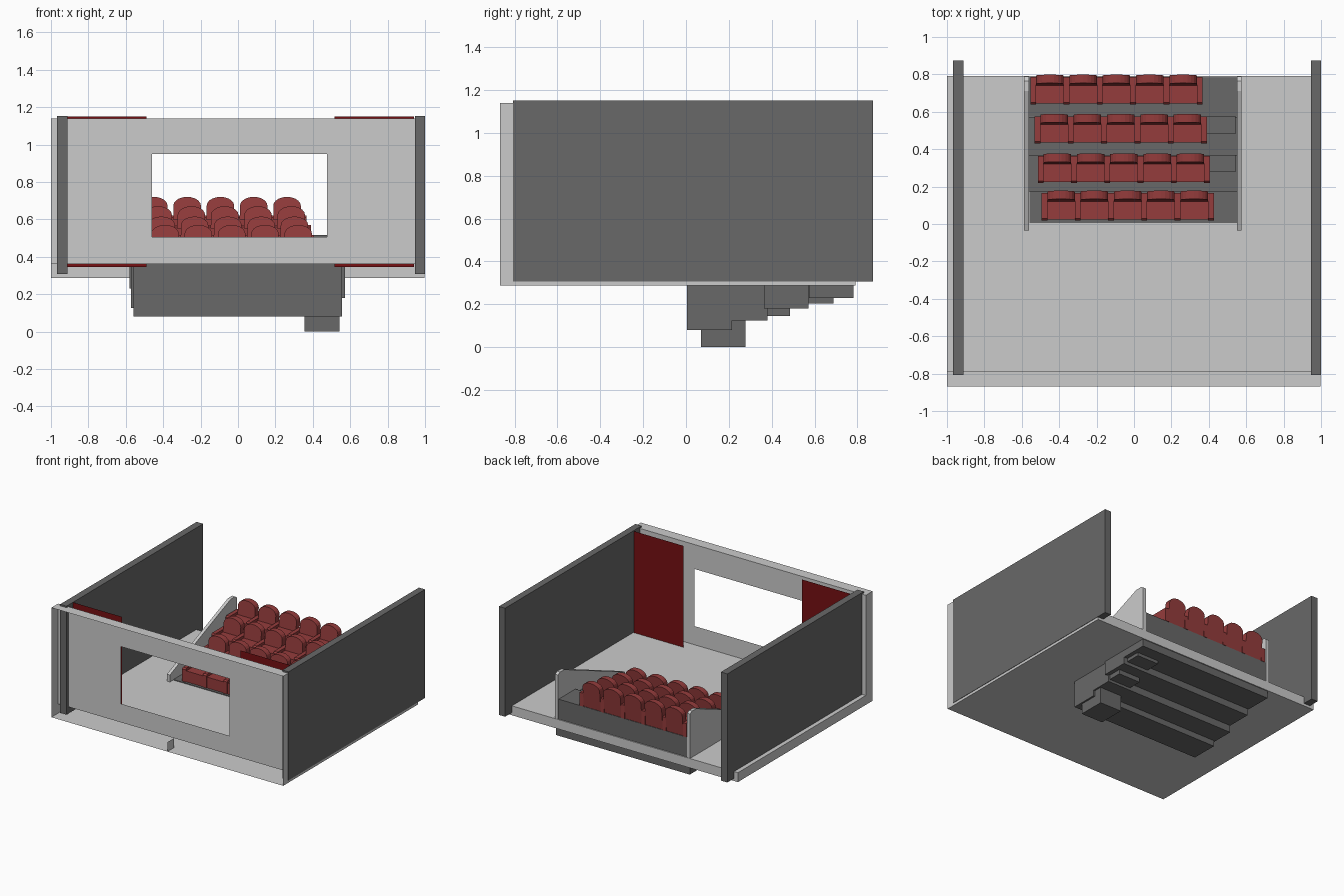
import bpy, math

if "Cube" in bpy.data.objects:
    bpy.data.objects.remove(bpy.data.objects["Cube"])


def material(name, rgb):
    m = bpy.data.materials.new(name)
    m.diffuse_color = (*rgb, 1)
    m.use_nodes = True
    m.node_tree.nodes["Principled BSDF"].inputs["Base Color"].default_value = m.diffuse_color
    return m


DARK = material("dark_grey", (0.14, 0.14, 0.14))
SEAT = material("seat_red", (0.30, 0.045, 0.045))
CURTAIN = material("curtain_red", (0.18, 0.005, 0.006))


def mesh(name, verts, faces, mat=None):
    me = bpy.data.meshes.new(name)
    me.from_pydata(verts, [], faces)
    if mat:
        me.materials.append(mat)
    return me


def place(name, me, loc=(0, 0, 0)):
    ob = bpy.data.objects.new(name, me)
    ob.location = loc
    bpy.context.collection.objects.link(ob)
    return ob


def prism(name, a, b, mat=None):
    """Closed solid between two matching point loops."""
    n = len(a)
    faces = [tuple(range(n))[::-1], tuple(range(n, 2 * n))]
    faces += [(i, (i + 1) % n, n + (i + 1) % n, n + i) for i in range(n)]
    return mesh(name, a + b, faces, mat)


def side_prism(name, x0, x1, yz, mat=None):
    return prism(name, [(x0, y, z) for y, z in yz], [(x1, y, z) for y, z in yz], mat)


def box(name, x0, x1, y0, y1, z0, z1, mat=None):
    return side_prism(name, x0, x1, [(y0, z0), (y1, z0), (y1, z1), (y0, z1)], mat)


# Floor and front wall: L-shaped shell, open along its front side
L, R, F, W, B = -1.0, 0.997, -0.868, -0.785, 0.79
Z0, ZF, ZT = 0.287, 0.36, 1.14
prof = [(F, Z0), (B, Z0), (B, ZF), (W, ZF), (W, ZT), (F, ZT)]
v = [(L, y, z) for y, z in prof] + [(R, y, z) for y, z in prof]
f = [tuple(range(6))[::-1], tuple(range(6, 12))]
f += [(i, i + 1, i + 7, i + 6) for i in (0, 1, 2, 4)]
# wall face around the screen opening
w = len(v)
v += [(x, W, z) for x, z in ((-0.46, 0.505), (0.475, 0.505), (0.475, 0.95), (-0.46, 0.95))]
f += [(3, w, w + 1, 9), (9, w + 1, w + 2, 10), (10, w + 2, w + 3, 4), (4, w + 3, w, 3)]
# small inner rib at the middle of the open front
v += [(0, F, Z0), (0, W, Z0), (0, W, ZF), (0, F, ZF)]
f.append((w + 4, w + 5, w + 6, w + 7))
place("floor_and_front_wall", mesh("floor_and_front_wall", v, f))

# Side walls
for name, x0, x1 in (("left_wall", -0.967, -0.912), ("right_wall", 0.947, 1.0)):
    place(name, box(name, x0, x1, -0.807, 0.873, 0.307, 1.152, DARK))

# Curtains beside the opening
for name, x0, x1, y in (("left_curtain", -0.915, -0.49, -0.725),
                        ("right_curtain", 0.515, 0.94, -0.705)):
    place(name, mesh(name, [(x1, y, 0.345), (x0, y, 0.345), (x0, y, 1.15), (x1, y, 1.15)],
                     [(0, 1, 2, 3)], CURTAIN))

# Seating tiers: x range, y range, underside
H = 0.285
tiers = [(-0.56, 0.555, 0.005, 0.215, 0.08), (-0.572, 0.555, 0.175, 0.38, 0.125),
         (-0.572, 0.573, 0.365, 0.572, 0.18), (-0.58, 0.573, 0.575, 0.782, 0.23)]
for i, (x0, x1, y0, y1, z) in enumerate(tiers):
    place(f"tier_{i + 1}", box("tier", x0, x1, y0, y1, z, z + H, DARK))

# Aisle steps
for i, (y0, z) in enumerate([(0.07, 0.0), (0.277, 0.145), (0.48, 0.205)]):
    place(f"aisle_step_{i + 1}", box("aisle_step", 0.355, 0.542, y0, y0 + 0.208, z, z + H, DARK))

# Sloping side panels of the seating
slope = [(-0.035, 0.36), (0.788, 0.36), (0.788, 0.705), (0.765, 0.72), (0.71, 0.718),
         (-0.035, 0.415)]
for name, x0, x1 in (("left_side_panel", -0.587, -0.562), ("right_side_panel", 0.55, 0.576)):
    place(name, side_prism(name, x0, x1, slope))

# Seat parts: leaning arched back, cushion, armrest
HW = 0.0735
arch = [(-HW, 0.0), (HW, 0.0)]
arch += [(HW * math.cos(math.pi * k / 10), 0.158 + 0.047 * math.sin(math.pi * k / 10))
         for k in range(11)]


def leaning(y):
    return [(x, y + 0.10 * z, z) for x, z in arch]


back = prism("seat_back", leaning(0.113), leaning(0.158), SEAT)
cushion = box("seat_cushion", -HW, HW, 0.025, 0.13, 0.0, 0.085, SEAT)
arm = side_prism("armrest", -0.0155, 0.0155,
                 [(0.02, 0), (0.165, 0), (0.165, 0.105), (0.03, 0.105), (0.02, 0.095)], SEAT)

# Four rows of five seats
PITCH = 0.178
rows = [(0.0, 0.0), (-0.02, 0.199), (-0.037, 0.41), (-0.06, 0.62)]
for r, (dx, dy) in enumerate(rows):
    z = tiers[r][4] + H
    for i in range(6):
        x = dx - 0.479 + PITCH * i
        place(f"armrest_{r + 1}_{i + 1}", arm, (x, dy, z))
        if i < 5:
            place(f"seat_back_{r + 1}_{i + 1}", back, (x + PITCH / 2, dy, z))
            place(f"seat_cushion_{r + 1}_{i + 1}", cushion, (x + PITCH / 2, dy, z))
